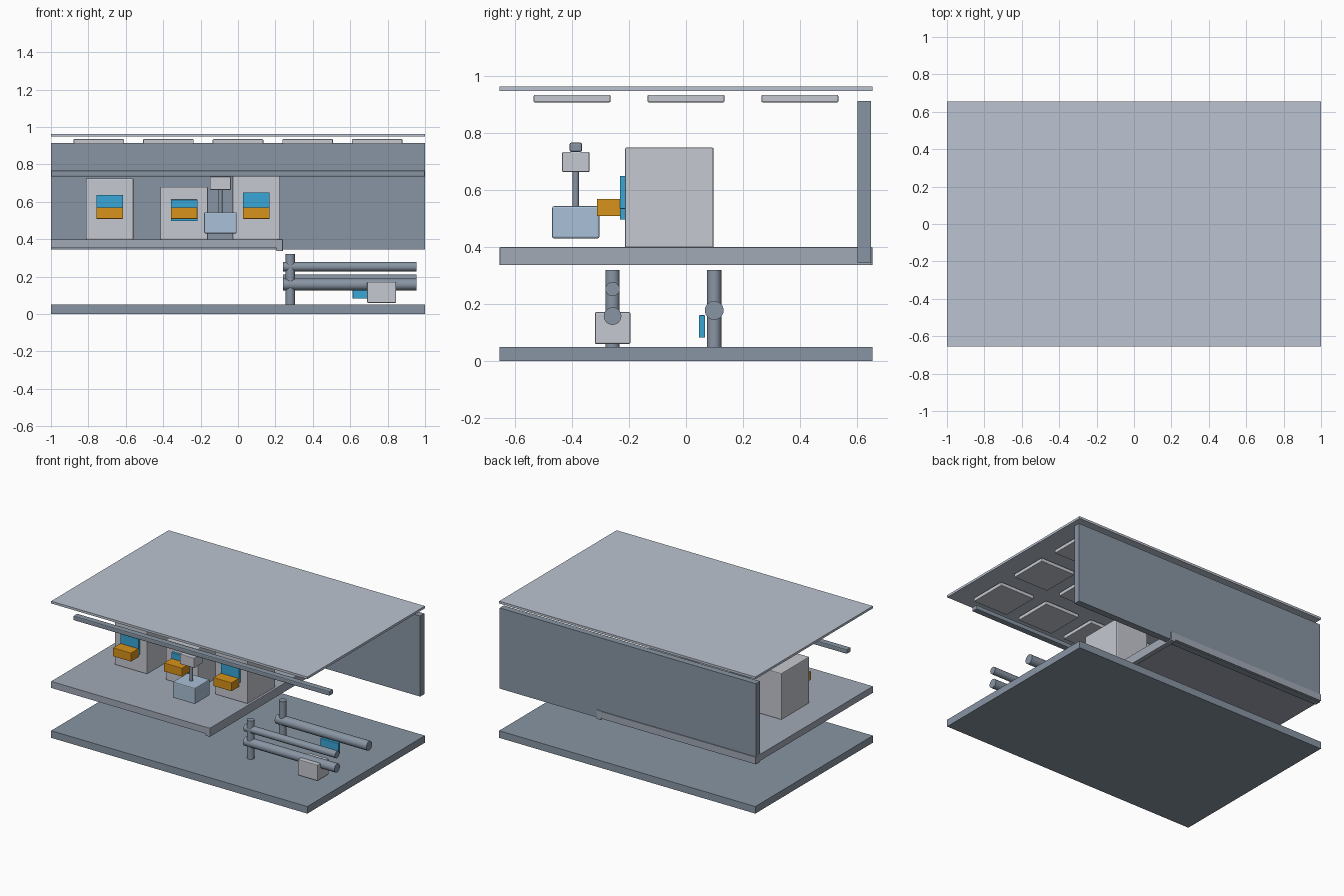
import bpy
from mathutils import Vector

if "Cube" in bpy.data.objects:
    bpy.data.objects.remove(bpy.data.objects["Cube"])


def material(name, rgb):
    m = bpy.data.materials.new(name)
    m.diffuse_color = (*rgb, 1)
    m.use_nodes = True
    m.node_tree.nodes["Principled BSDF"].inputs["Base Color"].default_value = m.diffuse_color
    return m


SLATE = material("slate", (0.25, 0.30, 0.37))
STEEL = material("steel", (0.36, 0.40, 0.47))
PALE = material("pale_grey", (0.56, 0.58, 0.63))
PANEL = material("ceiling_blue_grey", (0.50, 0.55, 0.64))
CRATE = material("crate_blue", (0.40, 0.53, 0.68))
BLUE = material("screen_blue", (0.04, 0.38, 0.68))
ORANGE = material("tray_orange", (0.68, 0.29, 0.01))


def box(name, x, y, z, mat, bevel=0.0):
    """Box from (min, max) ranges, with optional rounded edges."""
    lo, hi = Vector((x[0], y[0], z[0])), Vector((x[1], y[1], z[1]))
    bpy.ops.mesh.primitive_cube_add(size=1, location=(lo + hi) / 2)
    ob = bpy.context.object
    ob.name = name
    ob.scale = hi - lo
    bpy.ops.object.transform_apply(location=False, rotation=False, scale=True)
    ob.data.materials.append(mat)
    if bevel:
        b = ob.modifiers.new("edges", 'BEVEL')
        b.width, b.segments = bevel, 2
    return ob


def rod(name, start, end, radius, mat):
    """Cylinder running between two points."""
    a, b = Vector(start), Vector(end)
    bpy.ops.mesh.primitive_cylinder_add(vertices=24, radius=radius,
                                        depth=(b - a).length, location=(a + b) / 2)
    ob = bpy.context.object
    ob.name = name
    ob.rotation_euler = (b - a).to_track_quat('Z', 'Y').to_euler()
    ob.data.materials.append(mat)
    bpy.ops.object.shade_smooth_by_angle()
    return ob


# Building shell
DEPTH = (-0.655, 0.655)
box("ground_floor", (-1, 1), DEPTH, (0, 0.05), SLATE)
box("upper_floor", (-1, 0.22), DEPTH, (0.352, 0.398), STEEL)
box("upper_floor_edge_beam", (0.205, 0.24), DEPTH, (0.337, 0.40), STEEL, 0.003)
box("back_wall", (-1, 1), (0.603, 0.649), (0.345, 0.914), SLATE)
box("ceiling", (-1, 1), DEPTH, (0.948, 0.964), PANEL)

# Ceiling light panels
for i in range(5):
    for j in range(3):
        cx, cy = (i - 2) * 0.372, (j - 1) * 0.4
        box(f"ceiling_light_{i}_{j}", (cx - 0.135, cx + 0.135),
            (cy - 0.135, cy + 0.135), (0.909, 0.935), PALE, 0.004)

# Machines with screen and output tray
for i, (cx, h) in enumerate([(-0.686, 0.325), (-0.288, 0.28), (0.098, 0.35)]):
    box(f"machine_{i}", (cx - 0.127, cx + 0.127), (-0.214, 0.097),
        (0.398, 0.40 + h), PALE, 0.005)
    sz = 0.40 + 0.55 * h
    sx = (cx - 0.071, cx + 0.071)
    box(f"machine_screen_{i}", sx, (-0.232, -0.213), (sz - 0.0575, sz + 0.0575), BLUE, 0.002)
    box(f"machine_tray_{i}", sx, (-0.313, -0.23), (0.509, 0.57), ORANGE, 0.003)

# Overhead crane carrying a crate
CX, CY = -0.094, -0.387
box("crane_rail", (-1, 1), (CY - 0.022, CY + 0.022), (0.735, 0.767), SLATE, 0.006)
box("crane_carriage", (CX - 0.056, CX + 0.056), (CY - 0.048, CY + 0.048),
    (0.664, 0.735), PALE, 0.004)
rod("crane_hoist", (CX, CY, 0.54), (CX, CY, 0.67), 0.011, SLATE)
box("hanging_crate", (CX - 0.087, CX + 0.087), (CY - 0.083, CY + 0.083),
    (0.431, 0.544), CRATE, 0.006)

# Pipework on the ground floor
for y, side in ((-0.258, "front"), (0.099, "rear")):
    rod(f"{side}_riser_pipe", (0.28, y, 0.05), (0.28, y, 0.32), 0.025, SLATE)
rod("front_upper_pipe", (0.24, -0.258, 0.253), (0.955, -0.258, 0.253), 0.025, SLATE)
rod("front_lower_pipe", (0.24, -0.258, 0.158), (0.955, -0.258, 0.158), 0.031, SLATE)
rod("rear_pipe", (0.24, 0.099, 0.178), (0.955, 0.099, 0.178), 0.033, SLATE)

# Pump and control panel
box("pump_box", (0.69, 0.845), (-0.32, -0.195), (0.06, 0.172), PALE, 0.005)
box("control_panel", (0.613, 0.752), (0.045, 0.067), (0.082, 0.161), BLUE, 0.002)
